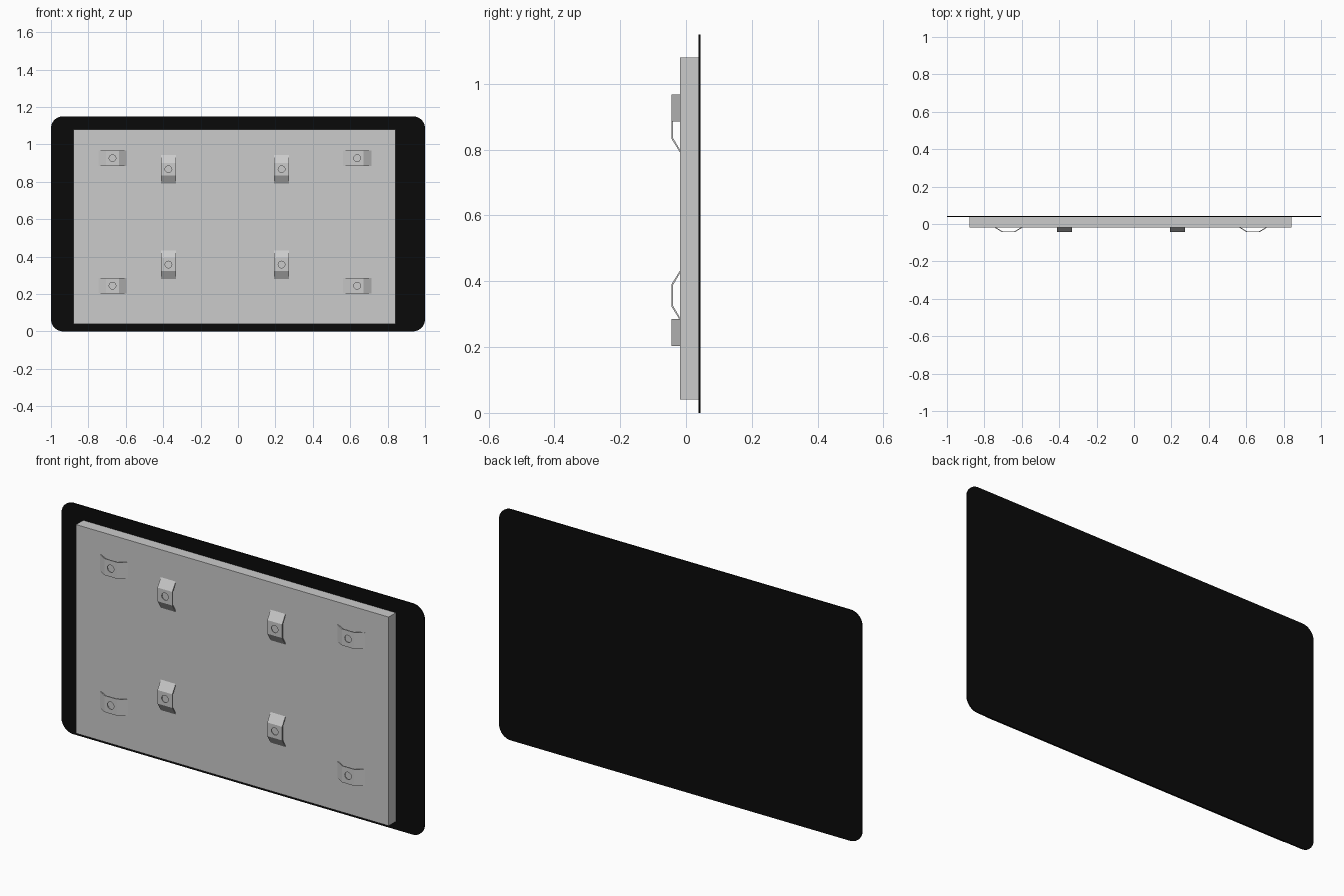
import bpy, bmesh
from math import pi, cos, sin

if "Cube" in bpy.data.objects:
    bpy.data.objects.remove(bpy.data.objects["Cube"])


def prism(name, pts, y0, depth_axis, depth):
    """Extrude a closed outline. axis 'y': outline is (x, z); axis 'z': outline is (x, y)."""
    bm = bmesh.new()
    if depth_axis == 'y':
        vs = [bm.verts.new((a, y0, b)) for a, b in pts]
        vec = (0, depth, 0)
    else:
        vs = [bm.verts.new((a, b, y0)) for a, b in pts]
        vec = (0, 0, depth)
    face = bm.faces.new(vs)
    out = bmesh.ops.extrude_face_region(bm, geom=[face])
    moved = [g for g in out['geom'] if isinstance(g, bmesh.types.BMVert)]
    bmesh.ops.translate(bm, verts=moved, vec=vec)
    bmesh.ops.recalc_face_normals(bm, faces=bm.faces)
    me = bpy.data.meshes.new(name)
    bm.to_mesh(me)
    bm.free()
    ob = bpy.data.objects.new(name, me)
    bpy.context.collection.objects.link(ob)
    return ob


def rounded_rect(x0, x1, z0, z1, r, n=10):
    pts = []
    corners = [(x1 - r, z1 - r), (x0 + r, z1 - r), (x0 + r, z0 + r), (x1 - r, z0 + r)]
    for k, (cx, cz) in enumerate(corners):
        for i in range(n + 1):
            a = (k + i / n) * pi / 2
            pts.append((cx + r * cos(a), cz + r * sin(a)))
    return pts


# Thin black screen panel with rounded corners
screen = prism("screen_panel", rounded_rect(-1, 1, 0, 1.15, 0.065), 0.038, 'y', 0.006)
black = bpy.data.materials.new("black")
black.diffuse_color = (0.003, 0.003, 0.003, 1)
black.use_nodes = True
black.node_tree.nodes["Principled BSDF"].inputs["Base Color"].default_value = black.diffuse_color
screen.data.materials.append(black)

# Grey backing slab
prism("backing_slab", [(-0.88, 0.04), (0.843, 0.04), (0.843, 1.08), (-0.88, 1.08)],
      -0.018, 'y', 0.056)

# Bent mounting strap with a drilled hole
profile = [(-0.076, -0.018), (-0.034, -0.044), (0.034, -0.044), (0.076, -0.018),
           (0.068, -0.018), (0.032, -0.039), (-0.032, -0.039), (-0.068, -0.018)]
strap = prism("strap", profile, -0.041, 'z', 0.082)
ring = [(0.018 * cos(2 * pi * i / 24), 0.018 * sin(2 * pi * i / 24)) for i in range(24)]
cutter = prism("hole_cutter", ring, -0.06, 'y', 0.035)
cutter.hide_render = True
mod = strap.modifiers.new("hole", 'BOOLEAN')
mod.operation = 'DIFFERENCE'
mod.solver = 'EXACT'
mod.object = cutter
deps = bpy.context.evaluated_depsgraph_get()
strap_mesh = bpy.data.meshes.new_from_object(strap.evaluated_get(deps))
bpy.data.objects.remove(strap)
bpy.data.objects.remove(cutter)


# Four horizontal outer straps, four vertical inner straps
def place(name, xs, zs, turn):
    for x in xs:
        for z in zs:
            ob = bpy.data.objects.new(name, strap_mesh)
            ob.location = (x, 0, z)
            ob.rotation_euler = (0, turn, 0)
            bpy.context.collection.objects.link(ob)


place("horizontal_strap", (-0.671, 0.637), (0.244, 0.926), 0)
place("vertical_strap", (-0.372, 0.233), (0.357, 0.867), pi / 2)
